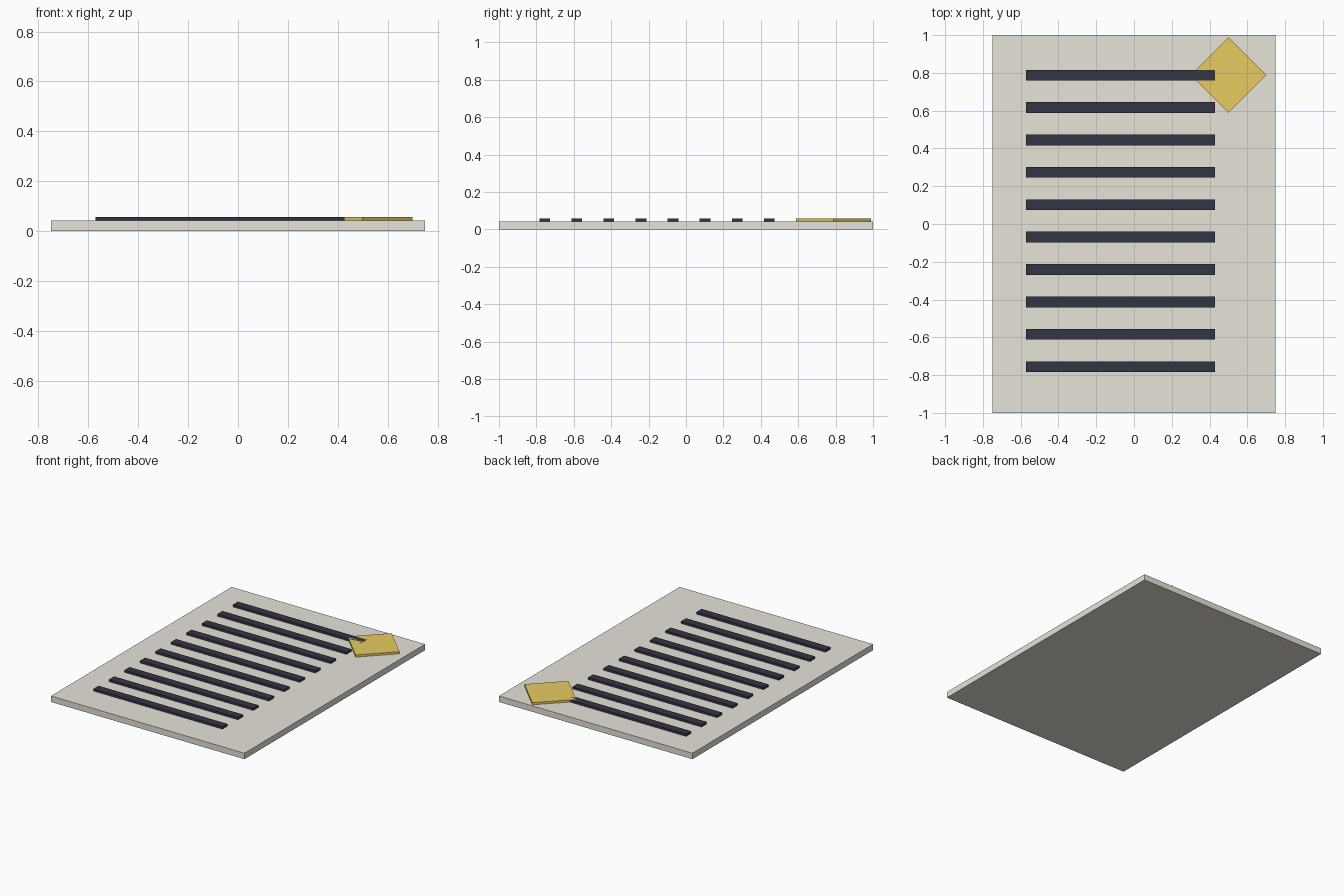
import bpy, math

if "Cube" in bpy.data.objects:
    bpy.data.objects.remove(bpy.data.objects["Cube"])

def material(name, rgb):
    m = bpy.data.materials.new(name)
    m.diffuse_color = (*rgb, 1)
    m.use_nodes = True
    m.node_tree.nodes["Principled BSDF"].inputs["Base Color"].default_value = m.diffuse_color
    return m

def box(name, center, size, mat, turn=0.0):
    bpy.ops.mesh.primitive_cube_add(size=1, location=center, rotation=(0, 0, turn))
    ob = bpy.context.object
    ob.name = name
    ob.scale = size
    ob.data.materials.append(mat)
    return ob

paper = material("paper", (0.80, 0.77, 0.70))
ink = material("ink", (0.035, 0.035, 0.06))
gold = material("gold", (0.80, 0.60, 0.12))

BASE_H, TOP = 0.042, 0.057
mid, thick = (BASE_H + TOP) / 2, TOP - BASE_H

# Flat slab
box("page_slab", (0, 0, BASE_H / 2), (1.5, 2, BASE_H), paper)

# Ten raised bars, evenly spaced from back to front
for i in range(10):
    y = 0.788 - i * 0.1715
    box(f"raised_bar_{i + 1}", (-0.072, y, mid), (1.0, 0.057, thick), ink)

# Square tile turned 45 degrees in the back right corner
side = 0.2 * math.sqrt(2)
box("diamond_tile", (0.5, 0.788, mid), (side, side, thick), gold, math.pi / 4)
